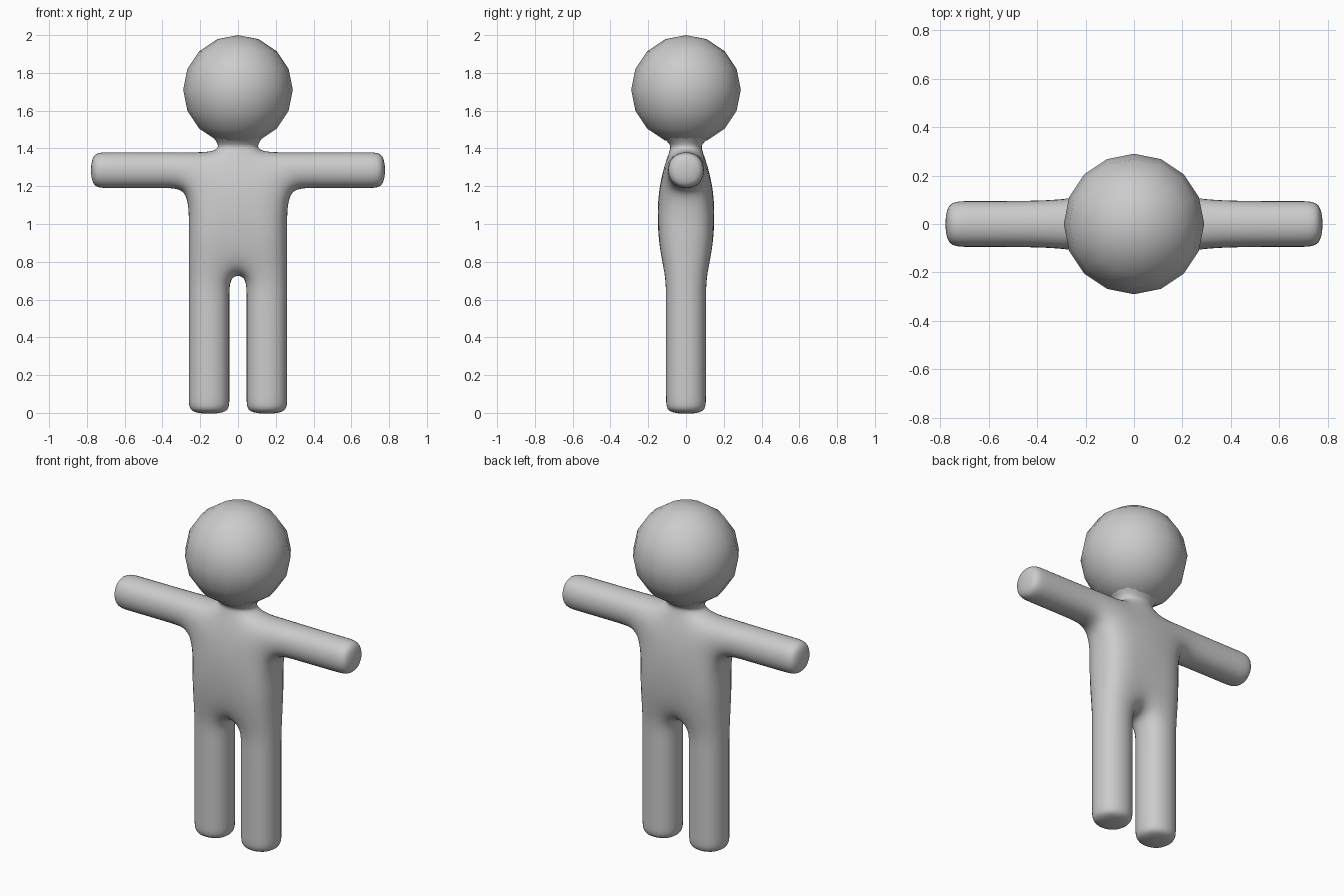
import bpy
import bmesh

cube = bpy.data.objects.get("Cube")
if cube:
    bpy.data.objects.remove(cube, do_unlink=True)

grey = bpy.data.materials.new("soft_grey")
grey.use_nodes = True
grey.diffuse_color = (0.6, 0.6, 0.6, 1)
grey.node_tree.nodes["Principled BSDF"].inputs["Base Color"].default_value = (0.6, 0.6, 0.6, 1)

# Cage rows from feet to neck: height, half depth, inner x, outer x
ROWS = [
    (-0.01, 0.115, 0.036, 0.270),
    (0.06, 0.115, 0.036, 0.270),
    (0.35, 0.115, 0.036, 0.270),
    (0.62, 0.115, 0.036, 0.270),
    (0.72, 0.117, 0.036, 0.270),
    (0.95, 0.152, 0.050, 0.270),
    (1.182, 0.152, 0.070, 0.265),
    (1.388, 0.092, 0.120, 0.260),
    (1.42, 0.085, 0.110, 0.260),
    (1.47, 0.150, 0.150, 0.260),
    (1.53, 0.230, 0.230, 0.260),
]
CROTCH, ARMPIT, SHOULDER = 4, 6, 7
ARM_X = {3: 0.38, 4: 0.70, 5: 0.785}
ARM_DEPTH = 0.103


def cage_point(col, row, side):
    z, depth, inner, outer = ROWS[row]
    k = abs(col)
    x = inner if k == 1 else outer if k == 2 else ARM_X[k]
    if k >= 3:
        depth = ARM_DEPTH
    elif k == 2 and row in (ARMPIT, SHOULDER):
        depth = 0.115
    return (x if col > 0 else -x, side * depth, z)


# Cells of the figure outline: left column, right column, lower row
cells = []
for row in range(SHOULDER):
    cells += [(-2, -1, row), (1, 2, row)]
for row in range(CROTCH, len(ROWS) - 1):
    cells.append((-1, 1, row))
for k in (2, 3, 4):
    cells += [(k, k + 1, ARMPIT), (-k - 1, -k, ARMPIT)]

bm = bmesh.new()
verts = {}


def vert(key, side):
    if (key, side) not in verts:
        verts[key, side] = bm.verts.new(cage_point(*key, side))
    return verts[key, side]


# Front and back sheets, then a wall along every open outline edge
edge_use = {}
for a, b, row in cells:
    ring = [(a, row), (b, row), (b, row + 1), (a, row + 1)]
    for side in (-1, 1):
        bm.faces.new([vert(k, side) for k in ring])
    for i in range(4):
        edge = tuple(sorted((ring[i], ring[(i + 1) % 4])))
        edge_use[edge] = edge_use.get(edge, 0) + 1
for (p, q), count in edge_use.items():
    if count == 1:
        bm.faces.new([vert(p, -1), vert(q, -1), vert(q, 1), vert(p, 1)])
bmesh.ops.recalc_face_normals(bm, faces=bm.faces[:])

mesh = bpy.data.meshes.new("body")
bm.to_mesh(mesh)
bm.free()
body = bpy.data.objects.new("body", mesh)
bpy.context.collection.objects.link(body)
mesh.materials.append(grey)
mesh.polygons.foreach_set("use_smooth", [True] * len(mesh.polygons))
subdivision = body.modifiers.new("rounding", 'SUBSURF')
subdivision.levels = subdivision.render_levels = 3

# Head
bpy.ops.mesh.primitive_uv_sphere_add(segments=16, ring_count=8, radius=0.29, location=(0, 0, 1.71))
head = bpy.context.object
head.name = "head"
head.data.materials.append(grey)
bpy.ops.object.shade_smooth()
